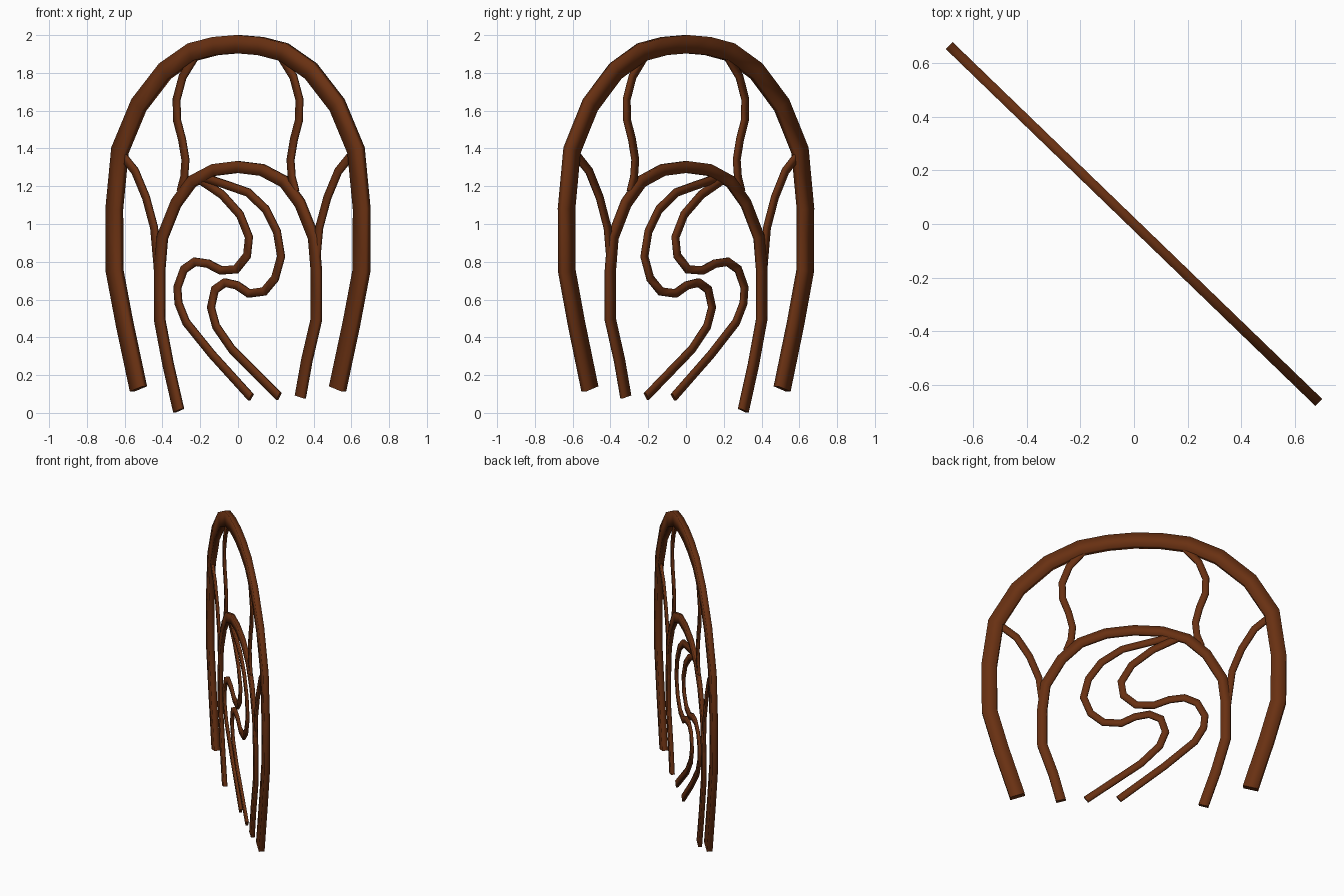
import bpy
import bmesh
from math import radians, cos
from mathutils import Matrix, Vector

if "Cube" in bpy.data.objects:
    bpy.data.objects.remove(bpy.data.objects["Cube"], do_unlink=True)

TURN = radians(-44)      # the flat panel stands diagonally
FLATTEN = 0.38           # bars are thinner through the panel than across it
THICK, MEDIUM, THIN = 0.048, 0.031, 0.0215

brown = bpy.data.materials.new("dark brown wood")
brown.use_nodes = True
colour = (0.14, 0.03, 0.006, 1)
brown.diffuse_color = colour
brown.node_tree.nodes["Principled BSDF"].inputs["Base Color"].default_value = colour


def mirrored(path, about=0.0):
    """Reflect a path across a vertical line in the panel."""
    return [(2 * about - x, z) for x, z in path]


def bar(name, path, half_width):
    """Sweep a flat rectangular bar, mitred at each bend, along (x, z) points."""
    points = [Vector((x / cos(TURN), 0, z)) for x, z in path]
    steps = [(b - a).normalized() for a, b in zip(points, points[1:])]
    depth = Vector((0, half_width * FLATTEN, 0))
    bm = bmesh.new()
    rings = []
    for point, before, after in zip(points, steps[:1] + steps, steps + steps[-1:]):
        along = (before + after).normalized()
        across = Vector((along.z, 0, -along.x)) * half_width / along.dot(before)
        corners = (across + depth, across - depth, -across - depth, depth - across)
        rings.append([bm.verts.new(point + corner) for corner in corners])
    for first, second in zip(rings, rings[1:]):
        for i in range(4):
            j = (i + 1) % 4
            face = bm.faces.new((first[i], first[j], second[j], second[i]))
            face.smooth = True
    bm.faces.new(rings[0])
    bm.faces.new(rings[-1])
    bmesh.ops.recalc_face_normals(bm, faces=bm.faces)
    bm.transform(Matrix.Rotation(TURN, 4, "Z"))
    mesh = bpy.data.meshes.new(name)
    bm.to_mesh(mesh)
    bm.free()
    mesh.materials.append(brown)
    bpy.context.collection.objects.link(bpy.data.objects.new(name, mesh))


# Outer arch: one half, mirrored over the crown
outer_half = [(-.527, .127), (-.6, .47), (-.653, .75), (-.655, 1.08), (-.625, 1.39),
              (-.525, 1.63), (-.386, 1.81), (-.243, 1.91), (-.12, 1.942)]
bar("outer_arch", outer_half + [(0, 1.952)] + mirrored(outer_half)[::-1], THICK)

# Inner arch: the right-hand foot reaches lower than the other one
inner_half = [(-.415, .495), (-.415, .75), (-.4, .93), (-.328, 1.11),
              (-.243, 1.225), (-.127, 1.286)]
bar("inner_arch",
    [(-.314, .012), (-.37, .257)] + inner_half + [(0, 1.302)]
    + mirrored(inner_half)[::-1] + [(.365, .28), (.33, .085)], MEDIUM)

# Branches joining the two arches
side_branch = [(-.61, 1.36), (-.545, 1.28), (-.487, 1.14), (-.444, .98),
               (-.428, .8), (-.42, .7)]
upper_branch = [(-.225, 1.89), (-.293, 1.78), (-.325, 1.66), (-.323, 1.55),
                (-.296, 1.447), (-.278, 1.34), (-.285, 1.246), (-.305, 1.17)]
bar("right_side_branch", side_branch, THIN)
bar("left_side_branch", mirrored(side_branch, -.007), THIN)
bar("right_upper_branch", upper_branch, THIN)
bar("left_upper_branch", mirrored(upper_branch), THIN)

# Two winding stems hanging from the inner arch
bar("inner_winding_stem",
    [(-.21, 1.24), (-.085, 1.156), (.01, 1.05), (.058, .93), (.048, .833),
     (-.01, .76), (-.09, .754), (-.159, .79), (-.228, .8), (-.286, .76),
     (-.321, .664), (-.315, .58), (-.275, .48), (-.138, .31), (.069, .082)], THIN)
bar("outer_winding_stem",
    [(-.19, 1.25), (-.05, 1.203), (.053, 1.167), (.148, 1.077), (.206, .96),
     (.228, .828), (.196, .712), (.138, .643), (.058, .632), (-.005, .675),
     (-.069, .69), (-.122, .653), (-.143, .558), (-.116, .458), (-.032, .336),
     (.217, .087)], THIN)
